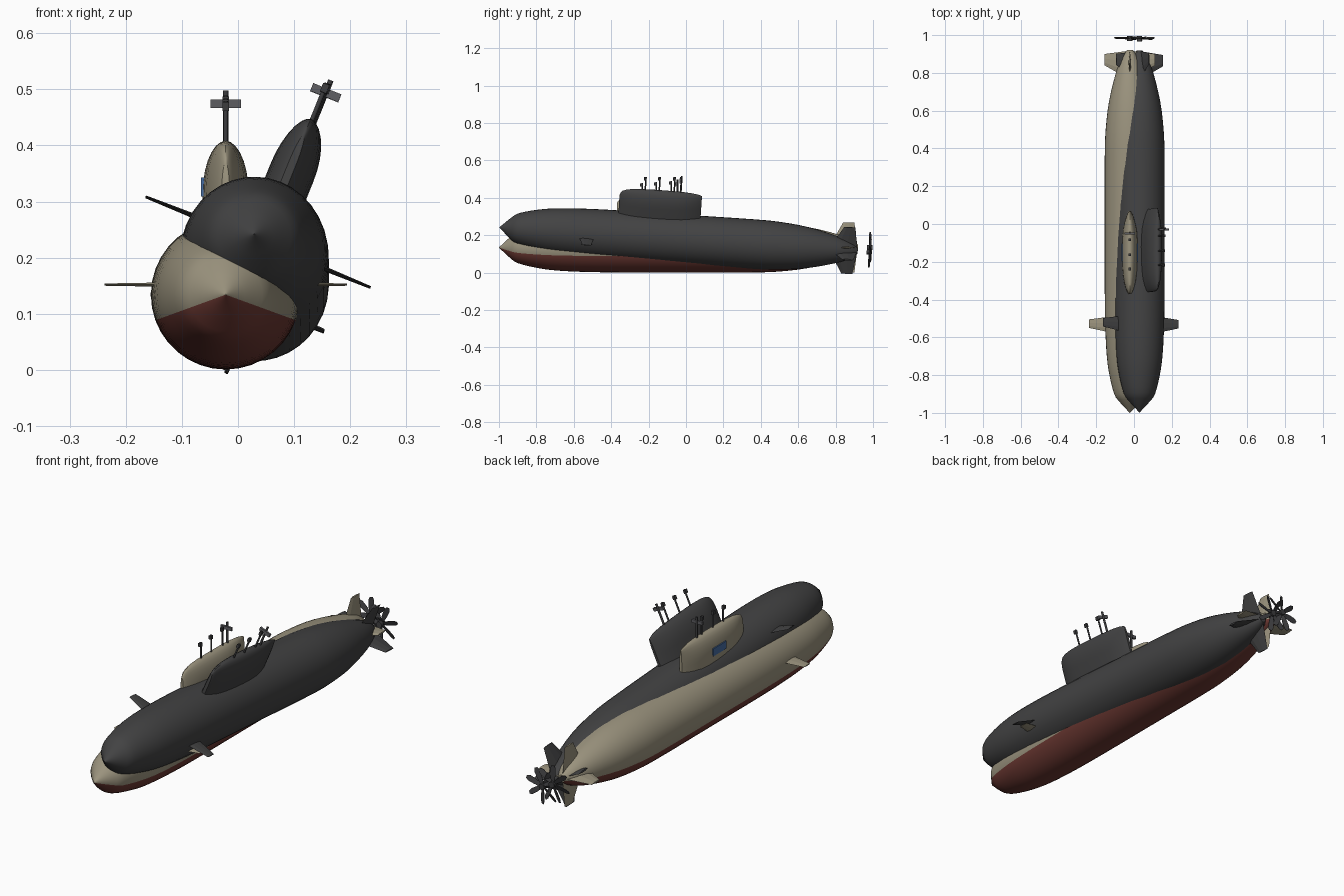
import bpy, bmesh, math
from mathutils import Matrix, Vector

if "Cube" in bpy.data.objects:
    bpy.data.objects.remove(bpy.data.objects["Cube"])


def mat(name, rgb):
    m = bpy.data.materials.new(name)
    m.diffuse_color = (*rgb, 1)
    m.use_nodes = True
    m.node_tree.nodes["Principled BSDF"].inputs["Base Color"].default_value = m.diffuse_color
    return m


TAN = mat("tan_paint", (0.33, 0.295, 0.21))
RED = mat("red_antifouling", (0.15, 0.04, 0.032))
DARK = mat("dark_grey_paint", (0.055, 0.055, 0.056))
METAL = mat("mast_metal", (0.045, 0.045, 0.048))
GREY = mat("grey_metal", (0.11, 0.11, 0.12))
BLUE = mat("blue_panel", (0.06, 0.15, 0.36))


def finish(bm, name, mats, frame, smooth=None):
    bmesh.ops.recalc_face_normals(bm, faces=bm.faces)
    me = bpy.data.meshes.new(name)
    bm.to_mesh(me)
    bm.free()
    for m in mats:
        me.materials.append(m)
    ob = bpy.data.objects.new(name, me)
    ob.matrix_world = frame
    bpy.context.collection.objects.link(ob)
    if smooth:
        bpy.ops.object.select_all(action='DESELECT')
        ob.select_set(True)
        bpy.context.view_layer.objects.active = ob
        bpy.ops.object.shade_smooth_by_angle(angle=math.radians(smooth))
    return ob


def loft(bm, rings):
    """Skin closed rings of equal length and cap both ends."""
    vs = [[bm.verts.new(p) for p in r] for r in rings]
    n = len(vs[0])
    for a, b in zip(vs, vs[1:]):
        for i in range(n):
            j = (i + 1) % n
            bm.faces.new((a[i], a[j], b[j], b[i]))
    bm.faces.new(vs[0])
    bm.faces.new(vs[-1])


def smooth_rows(rows, steps=3):
    """Catmull-Rom subdivision of profile rows."""
    rows = [Vector(r) for r in rows]
    out = []
    for i in range(len(rows) - 1):
        p0, p1, p2 = rows[max(i - 1, 0)], rows[i], rows[i + 1]
        p3 = rows[min(i + 2, len(rows) - 1)]
        for s in range(steps):
            t = s / steps
            out.append(0.5 * (2 * p1 + (p2 - p0) * t + (2 * p0 - 5 * p1 + 4 * p2 - p3) * t * t
                              + (3 * p1 - p0 - 3 * p2 + p3) * t ** 3))
    return out + [rows[-1]]


# (y, radius) along the hull, (y, half width, top height) along the sail
HULL = [(-1, 0.001), (-0.975, 0.024), (-0.94, 0.056), (-0.9, 0.083), (-0.8, 0.108),
        (-0.7, 0.122), (-0.55, 0.130), (-0.35, 0.133), (0.0, 0.133), (0.35, 0.133),
        (0.5, 0.128), (0.65, 0.110), (0.8, 0.074), (0.88, 0.043), (0.92, 0.016)]
SAIL = [(-0.37, 0.007, 0.235), (-0.355, 0.016, 0.258), (-0.31, 0.030, 0.270),
        (-0.24, 0.038, 0.274), (-0.13, 0.041, 0.274), (-0.03, 0.036, 0.272),
        (0.04, 0.019, 0.266), (0.07, 0.006, 0.256)]


def hull(frame, top, bottom):
    bm = bmesh.new()
    n = 36
    loft(bm, [[(r * math.cos(math.tau * i / n), y, r * math.sin(math.tau * i / n))
               for i in range(n)] for y, r in smooth_rows(HULL)])
    # lower paint begins 20 degrees below the axis
    for f in bm.faces:
        c = f.calc_center_median()
        f.material_index = int(c.z < 0 and math.atan2(-c.z, abs(c.x)) > math.radians(20))
    finish(bm, "hull", [top, bottom], frame, 40)


def sail(frame, paint):
    bm = bmesh.new()
    rings = []
    for y, w, h in smooth_rows(SAIL, 2):
        arch = [(w * math.cos(math.pi * i / 14), y, 0.18 + (h - 0.18) * math.sin(math.pi * i / 14))
                for i in range(15)]
        rings.append([(w, y, 0.08)] + arch + [(-w, y, 0.08)])
    loft(bm, rings)
    finish(bm, "sail", [paint], frame, 40)


def fin(frame, name, paint, angle, z, root, tip, thick):
    """root and tip are (distance, y front, y back); six-sided foil section."""
    bm = bmesh.new()
    rings = []
    for (d, a, b), t in ((root, thick), (tip, thick * 0.5)):
        c = b - a
        rings.append([(d, a, 0), (d, a + c * .25, t / 2), (d, a + c * .6, t / 2),
                      (d, b, 0), (d, a + c * .6, -t / 2), (d, a + c * .25, -t / 2)])
    loft(bm, rings)
    place = Matrix.Translation((0, 0, z)) @ Matrix.Rotation(angle, 4, 'Y')
    finish(bm, name, [paint], frame @ place)


def rod(bm, centre, radius, length, axis='Z'):
    rot = Matrix.Rotation(math.pi / 2, 4, {'X': 'Y', 'Y': 'X', 'Z': 'Z'}[axis])
    bmesh.ops.create_cone(bm, cap_ends=True, segments=12, radius1=radius, radius2=radius,
                          depth=length, matrix=Matrix.Translation(centre) @ rot)


def box(bm, centre, size):
    bmesh.ops.create_cube(bm, size=1, matrix=Matrix.Translation(centre)
                          @ Matrix.Diagonal((*size, 1)))


def masts(frame):
    for y, top, r in ((-0.235, 0.345, 0.004), (-0.16, 0.350, 0.004),
                      (-0.08, 0.355, 0.004), (-0.045, 0.364, 0.005)):
        bm = bmesh.new()
        rod(bm, (0, y, (top + 0.25) / 2), r, top - 0.25)
        if top < 0.36:  # small sensor head
            box(bm, (0, y - 0.003, top - 0.010), (0.012, 0.014, 0.016))
        finish(bm, "mast", [METAL], frame, 40)
    # radar bar across the tallest mast
    bm = bmesh.new()
    box(bm, (0, -0.050, 0.340), (0.054, 0.010, 0.015))
    finish(bm, "radar_bar", [GREY], frame)


def propeller(frame):
    bm = bmesh.new()
    rod(bm, (0, 0.982, 0), 0.014, 0.028, 'Y')
    finish(bm, "propeller_hub", [METAL], frame, 40)
    for k in range(7):
        bm = bmesh.new()
        loft(bm, [[(-w, -t, d), (w, -t, d), (w, t, d), (-w, t, d)]
                  for d, w, t in ((0.008, 0.006, .0016), (0.04, 0.011, .0014),
                                  (0.07, 0.012, .0012), (0.084, 0.006, .001))])
        place = (Matrix.Translation((0, 0.985, 0)) @ Matrix.Rotation(math.tau * k / 7, 4, 'Y')
                 @ Matrix.Rotation(math.radians(25), 4, 'Z'))
        finish(bm, "propeller_blade", [METAL], frame @ place)


def submarine(frame, top, bottom):
    hull(frame, top, bottom)
    sail(frame, top)
    masts(frame)
    propeller(frame)
    for a in (0, math.pi):
        fin(frame, "bow_plane", top, a, 0.018, (0.10, -0.575, -0.490), (0.216, -0.550, -0.505), 0.008)
    for k in range(4):
        fin(frame, "stern_fin", top, k * math.pi / 2, 0, (0.02, 0.775, 0.915), (0.134, 0.84, 0.90), 0.014)


# upright two-tone boat
upright = Matrix.Translation((-0.022, 0, 0.134))
submarine(upright, TAN, RED)
for s in (-1, 1):
    bm = bmesh.new()
    box(bm, (s * 0.0405, -0.15, 0.192), (0.006, 0.095, 0.034))
    finish(bm, "side_panel", [BLUE], upright)

# rolled and pitched dark boat
tilted = (Matrix.Translation((0.029, 0, 0.176)) @ Matrix.Rotation(-0.066, 4, 'X')
          @ Matrix.Rotation(math.radians(22), 4, 'Y'))
submarine(tilted, DARK, DARK)
